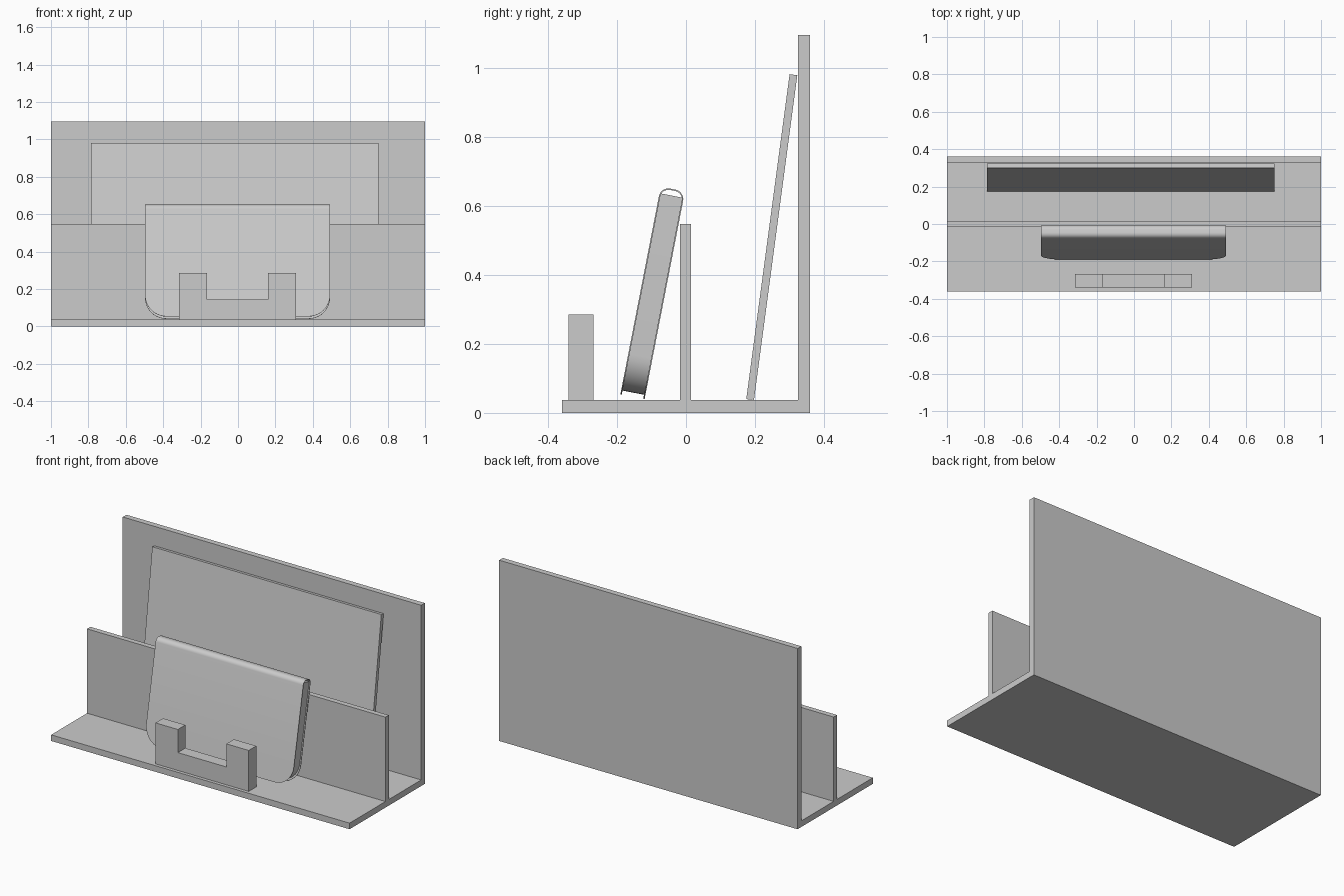
import bpy
import math

if "Cube" in bpy.data.objects:
    bpy.data.objects.remove(bpy.data.objects["Cube"])


def make(name, verts, faces, loc=(0, 0, 0), tilt=0.0):
    me = bpy.data.meshes.new(name)
    me.from_pydata(verts, [], faces)
    me.update()
    ob = bpy.data.objects.new(name, me)
    bpy.context.collection.objects.link(ob)
    ob.location = loc
    ob.rotation_euler.x = math.radians(tilt)
    return ob


def prism(name, profile, axis, a, b, loc=(0, 0, 0), tilt=0.0):
    """Extrude a counter-clockwise profile: (y, z) along x, or (x, z) along y."""
    n = len(profile)
    if axis == 'X':
        verts = [(t, p, q) for t in (a, b) for p, q in profile]
    else:
        verts = [(p, t, q) for t in (b, a) for p, q in profile]
    faces = [tuple(reversed(range(n))), tuple(range(n, 2 * n))]
    faces += [(i, (i + 1) % n, n + (i + 1) % n, n + i) for i in range(n)]
    return make(name, verts, faces, loc, tilt)


def smooth(ob):
    bpy.ops.object.select_all(action='DESELECT')
    ob.select_set(True)
    bpy.context.view_layer.objects.active = ob
    for m in list(ob.modifiers):
        bpy.ops.object.modifier_apply(modifier=m.name)
    bpy.ops.object.shade_smooth_by_angle(angle=math.radians(35))


# Stand: base, low middle wall and tall back wall in one cross-section
prism("stand", [(-0.36, 0), (0.36, 0), (0.36, 1.095), (0.325, 1.095),
                (0.325, 0.037), (0.015, 0.037), (0.015, 0.548),
                (-0.017, 0.548), (-0.017, 0.037), (-0.36, 0.037)], 'X', -1, 1)

# Notched front stop
prism("front_stop", [(-0.315, 0.037), (0.31, 0.037), (0.31, 0.285), (0.16, 0.285),
                     (0.16, 0.145), (-0.165, 0.145), (-0.165, 0.285),
                     (-0.315, 0.285)], 'Y', -0.34, -0.268)

# Flat panel leaning on the back wall
prism("leaning_panel", [(-0.0225, 0), (0, 0), (0, 0.95), (-0.0225, 0.95)],
      'X', -0.785, 0.75, (0, 0.197, 0.037), -7.6)

# Leaning folder: thin folded cover around a solid block of pages
DEPTH, HEIGHT, SHEET, SEG = 0.0715, 0.613, 0.004, 10
LOC, TILT = (-0.0025, -0.12, 0.04), -11


def half_width(z, w, r):
    return w if z >= r else w - r + math.sqrt(max(0, r * r - (r - z) ** 2))


def corner_heights(r):
    return [r * (1 - math.cos(math.pi / 2 * i / SEG)) for i in range(SEG + 1)]


# Cover path: up the back, over the rounded top, down the front
W, R, BEND = 0.4945, 0.115, 0.026
h = SHEET / 2
back = [(-h, z) for z in corner_heights(R)]
cy, cz = -h - BEND, HEIGHT - h - BEND
back += [(cy + BEND * math.cos(a), cz + BEND * math.sin(a))
         for a in [math.pi / 2 * i / 8 for i in range(9)]]
path = back + [(-DEPTH - y, z) for y, z in reversed(back)]
verts = []
for y, z in path:
    w = half_width(z, W, R)
    verts += [(-w, y, z), (w, y, z)]
faces = [(2 * i, 2 * i + 2, 2 * i + 3, 2 * i + 1) for i in range(len(path) - 1)]
cover = make("folder_cover", verts, faces, LOC, TILT)
sol = cover.modifiers.new("thickness", 'SOLIDIFY')
sol.thickness = SHEET
sol.offset = 0
smooth(cover)

# Page block, slightly inset, rounded lower corners
W2, R2, Z0, Z1 = 0.487, 0.108, 0.012, 0.594
right = [(half_width(z, W2, R2), Z0 + z) for z in corner_heights(R2)] + [(W2, Z1)]
outline = right + [(-x, z) for x, z in reversed(right)]
pages = prism("folder_pages", outline, 'Y', -DEPTH + SHEET, -SHEET, LOC, TILT)
smooth(pages)
